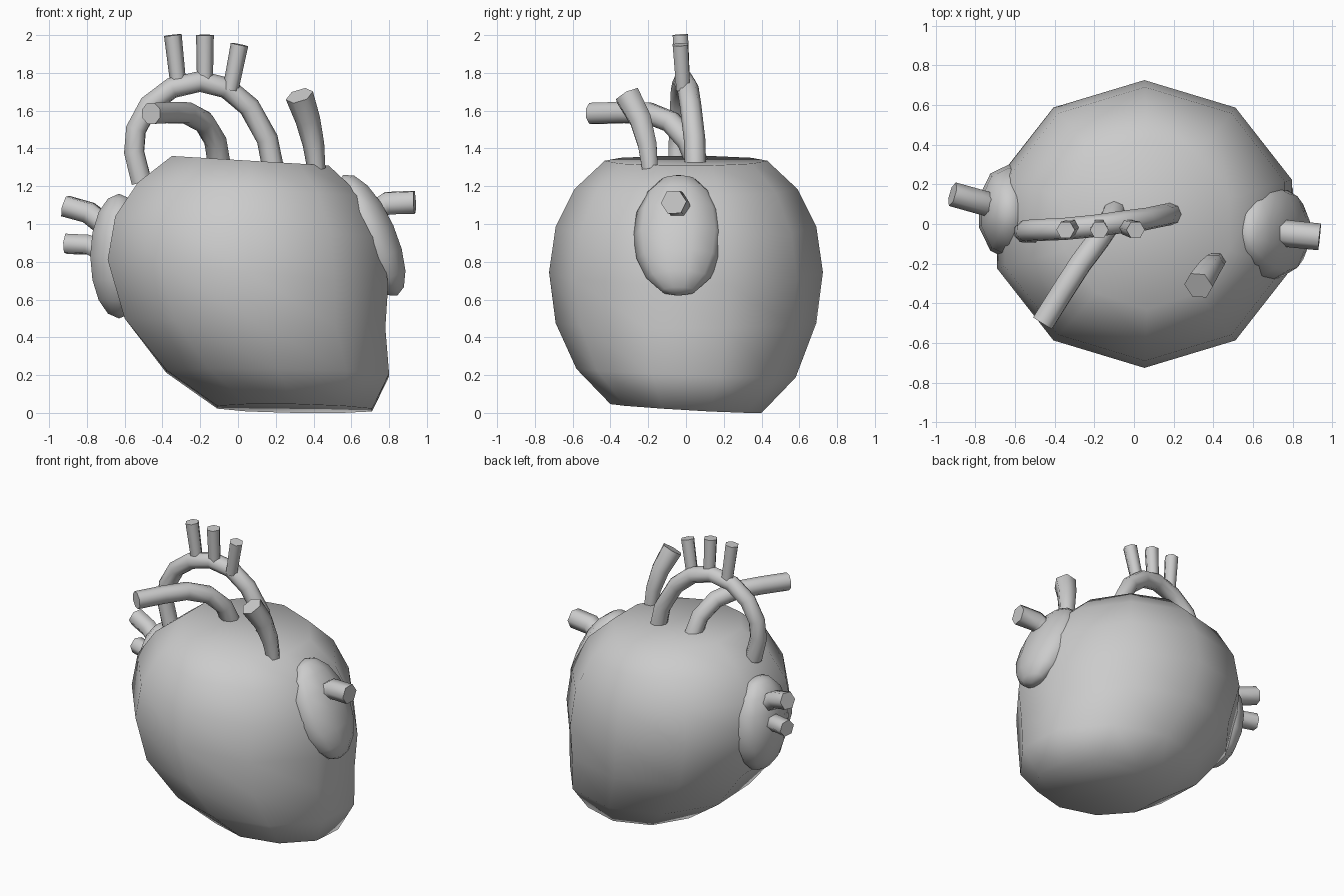
import bpy, bmesh, math
from mathutils import Vector, Matrix

if "Cube" in bpy.data.objects:
    bpy.data.objects.remove(bpy.data.objects["Cube"])


def finish(name, bm, angle=65):
    bmesh.ops.recalc_face_normals(bm, faces=bm.faces)
    me = bpy.data.meshes.new(name)
    bm.to_mesh(me)
    bm.free()
    me.shade_smooth()
    me.set_sharp_from_angle(angle=math.radians(angle))
    ob = bpy.data.objects.new(name, me)
    bpy.context.collection.objects.link(ob)
    return ob


def skin(bm, rings):
    # bridge successive rings with quads and cap both ends
    rings = [[bm.verts.new(p) for p in r] for r in rings]
    n = len(rings[0])
    for a, b in zip(rings, rings[1:]):
        for i in range(n):
            j = (i + 1) % n
            bm.faces.new((a[i], a[j], b[j], b[i]))
    bm.faces.new(rings[0])
    bm.faces.new(rings[-1])


def tube(name, path, r0, r1=None, sides=6):
    r1 = r1 or r0
    pts = [Vector(p) for p in path]
    n = len(pts)
    side = None
    rings = []
    for k, p in enumerate(pts):
        t = (pts[min(k + 1, n - 1)] - pts[max(k - 1, 0)]).normalized()
        if side is None:
            side = Vector((1, 0, 0)) if abs(t.x) < 0.8 else Vector((0, 1, 0))
        side = (side - t * side.dot(t)).normalized()
        up = t.cross(side)
        r = r0 + (r1 - r0) * k / (n - 1)
        rings.append([p + side * (r * math.cos(math.tau * i / sides))
                      + up * (r * math.sin(math.tau * i / sides)) for i in range(sides)])
    bm = bmesh.new()
    skin(bm, rings)
    return finish(name, bm)


def chamber(name, centre, radii, tilt):
    bm = bmesh.new()
    m = (Matrix.Translation(centre) @ Matrix.Rotation(math.radians(tilt), 4, 'Y')
         @ Matrix.Diagonal((*radii, 1)))
    bmesh.ops.create_uvsphere(bm, u_segments=10, v_segments=8, radius=1, matrix=m)
    return finish(name, bm)


# heart body: ten-sided tilted rings (left x, left z, right x, right z, y radius, y slope)
profile = [
    (-0.35, 1.36, 0.48, 1.31, 0.43, 0),
    (-0.53, 1.22, 0.65, 1.15, 0.59, 0),
    (-0.65, 1.04, 0.76, 0.93, 0.69, 0),
    (-0.69, 0.81, 0.795, 0.68, 0.725, 0),
    (-0.60, 0.50, 0.78, 0.45, 0.69, 0),
    (-0.38, 0.22, 0.80, 0.20, 0.58, -0.04),
    (-0.11, 0.03, 0.71, 0.015, 0.40, -0.06),
]
rings = []
for xl, zl, xr, zr, ry, slope in profile:
    rx = (xr - xl) / 2 / math.cos(math.radians(18))
    ring = []
    for i in range(10):
        a = math.radians(18 + 36 * i)
        x = (xl + xr) / 2 + rx * math.cos(a)
        y = ry * math.sin(a)
        z = zl + (zr - zl) * (x - xl) / (xr - xl) + slope * y
        ring.append((x, y, max(z, 0)))
    rings.append(ring)
bm = bmesh.new()
skin(bm, rings)
finish("heart_body", bm, 80)

# atria on both flanks
chamber("left_flank_atrium", (-0.63, 0.06, 0.83), (0.16, 0.24, 0.33), 0)
chamber("right_flank_atrium", (0.70, -0.04, 0.94), (0.14, 0.24, 0.35), -24)

# aortic arch and its three branches
tube("aortic_arch", [
    (0.185, 0.05, 1.30), (0.155, 0.045, 1.45), (0.06, 0.025, 1.62), (-0.06, 0.01, 1.72),
    (-0.20, -0.01, 1.755), (-0.35, -0.025, 1.72), (-0.47, -0.03, 1.63),
    (-0.54, -0.035, 1.50), (-0.55, -0.04, 1.38), (-0.51, -0.04, 1.22)], 0.057, sides=8)
for i, (x0, x1, z0, z1) in enumerate([(-0.315, -0.345, 1.73, 2.0),
                                      (-0.175, -0.175, 1.74, 2.0),
                                      (-0.04, 0.008, 1.71, 1.95)]):
    tube(f"arch_branch_{i + 1}", [(x0, -0.015, z0), (x1, -0.03, z1)], 0.042, 0.047)

# pulmonary artery sweeping forward
tube("pulmonary_artery", [
    (-0.10, 0.06, 1.32), (-0.12, 0.01, 1.44), (-0.18, -0.08, 1.54),
    (-0.27, -0.20, 1.588), (-0.36, -0.34, 1.59), (-0.46, -0.50, 1.585)], 0.06, sides=8)

# vena cava
tube("vena_cava", [
    (0.415, -0.19, 1.29), (0.40, -0.205, 1.42), (0.37, -0.24, 1.55), (0.325, -0.31, 1.68)],
    0.048, 0.075)

# short side veins
tube("right_side_vein", [(0.72, -0.04, 1.06), (0.79, -0.05, 1.11), (0.935, -0.065, 1.115)], 0.068)
tube("left_vein_upper", [(-0.70, 0.09, 0.99), (-0.79, 0.115, 1.06), (-0.915, 0.15, 1.095)], 0.062)
tube("left_vein_lower", [(-0.72, 0.09, 0.85), (-0.79, 0.115, 0.89), (-0.91, 0.15, 0.895)], 0.058)
